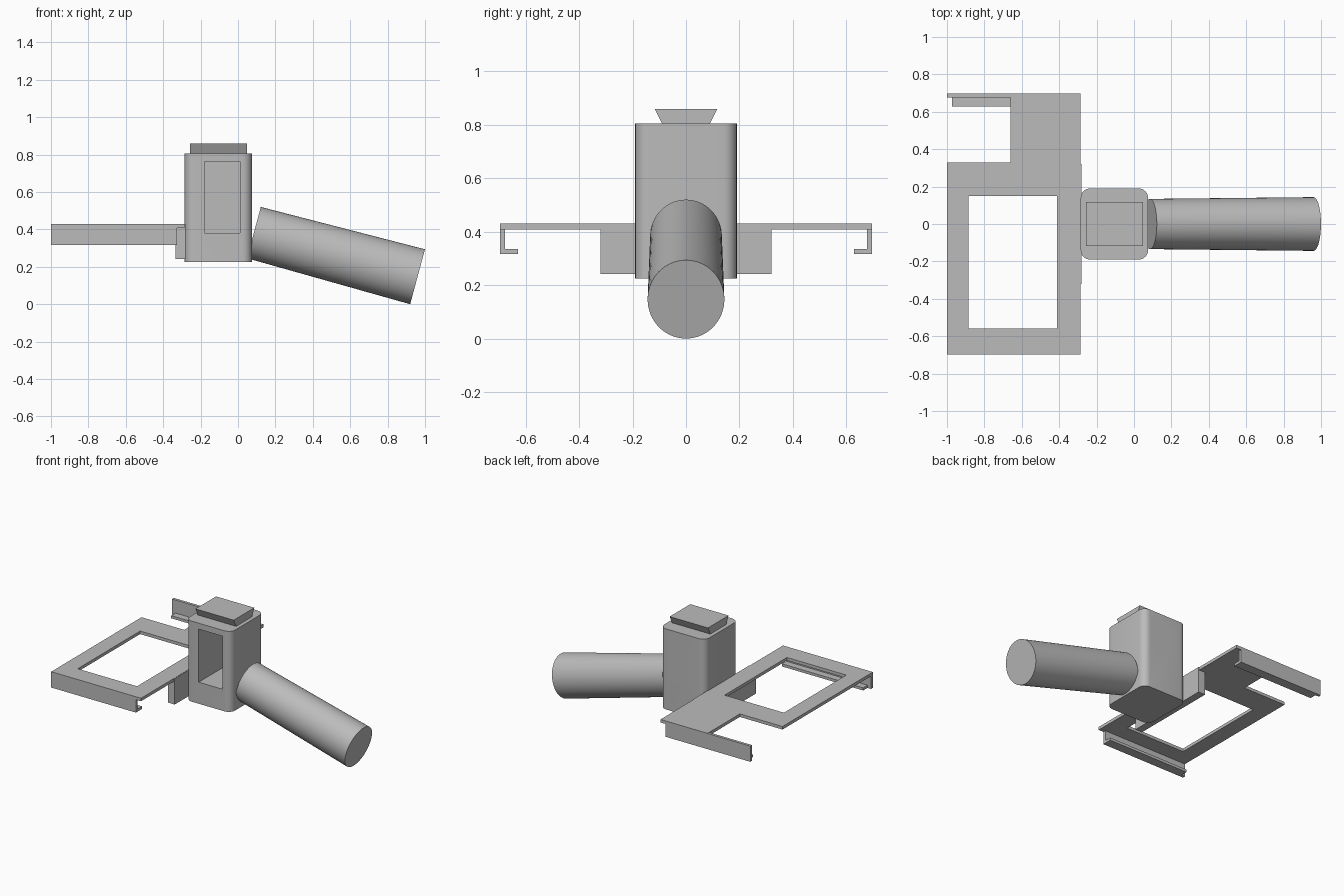
import bpy, bmesh, math
from mathutils import Matrix, Vector

cube = bpy.data.objects.get("Cube")
if cube:
    bpy.data.objects.remove(cube, do_unlink=True)

grey = bpy.data.materials.new("plain grey")
grey.use_nodes = True
colour = (0.5, 0.5, 0.5, 1)
grey.diffuse_color = colour
grey.node_tree.nodes["Principled BSDF"].inputs["Base Color"].default_value = colour


def finish(name, bm):
    bmesh.ops.recalc_face_normals(bm, faces=bm.faces[:])
    mesh = bpy.data.meshes.new(name)
    bm.to_mesh(mesh)
    bm.free()
    mesh.materials.append(grey)
    ob = bpy.data.objects.new(name, mesh)
    bpy.context.collection.objects.link(ob)
    return ob


def activate(ob):
    bpy.ops.object.select_all(action='DESELECT')
    ob.select_set(True)
    bpy.context.view_layer.objects.active = ob


def prism(name, points, start, end):
    """Extrude a closed outline of 3D points from offset start to offset end."""
    bm = bmesh.new()
    face = bm.faces.new([bm.verts.new(Vector(p) + Vector(start)) for p in points])
    new = bmesh.ops.extrude_face_region(bm, geom=[face])["geom"]
    moved = [v for v in new if isinstance(v, bmesh.types.BMVert)]
    bmesh.ops.translate(bm, verts=moved, vec=Vector(end) - Vector(start))
    return finish(name, bm)


def box(name, x, y, z):
    corners = [(x[0], y[0], 0), (x[1], y[0], 0), (x[1], y[1], 0), (x[0], y[1], 0)]
    return prism(name, corners, (0, 0, z[0]), (0, 0, z[1]))


def rod(name, a, b, r1, r2, flatten=1.0):
    """Round bar between two points, optionally narrowed sideways."""
    a, b = Vector(a), Vector(b)
    axis = (b - a).normalized()
    side = Vector((0, 1, 0)) if abs(axis.y) < 0.9 else Vector((1, 0, 0))
    other = side.cross(axis)
    turn = Matrix((other, side, axis)).transposed().to_4x4()
    bm = bmesh.new()
    bmesh.ops.create_cone(bm, cap_ends=True, segments=64, radius1=r1, radius2=r2,
                          depth=(b - a).length)
    squash = Matrix.Diagonal((1, flatten, 1, 1))
    bm.transform(Matrix.Translation((a + b) / 2) @ turn @ squash)
    return finish(name, bm)


def cut(ob, cutter):
    mod = ob.modifiers.new("cut", 'BOOLEAN')
    mod.operation = 'DIFFERENCE'
    mod.solver = 'EXACT'
    mod.object = cutter
    activate(ob)
    bpy.ops.object.modifier_apply(modifier=mod.name)
    bpy.data.objects.remove(cutter, do_unlink=True)


def smooth(ob):
    activate(ob)
    bpy.ops.object.shade_smooth_by_angle(angle=math.radians(30))


# Housing with rounded upright corners
r, outline = 0.05, []
for cx, cy, first in ((0.025, 0.14, 0), (-0.235, 0.14, 90),
                      (-0.235, -0.14, 180), (0.025, -0.14, 270)):
    for i in range(9):
        t = math.radians(first + 90 * i / 8)
        outline.append((cx + r * math.cos(t), cy + r * math.sin(t), 0))
housing = prism("housing", outline, (0, 0, 0.225), (0, 0, 0.805))
cut(housing, box("pocket_cutter", (-0.18, 0.01), (-0.3, 0.14), (0.38, 0.762)))
cut(housing, rod("lens_cutter", (-0.085, 0.1, 0.67), (-0.085, 0.3, 0.67), 0.098, 0.098))
smooth(housing)

# Dovetail mount on top, with a cross pin hole
dovetail = prism("dovetail_mount",
                 [(0, -0.09, 0.805), (0, 0.09, 0.805), (0, 0.117, 0.86), (0, -0.117, 0.86)],
                 (-0.257, 0, 0), (0.048, 0, 0))
cut(dovetail, rod("pin_cutter", (-0.012, -0.3, 0.833), (-0.012, 0.3, 0.833), 0.016, 0.016))
smooth(dovetail)

# Sloping handle with a bore in its end
top, end = Vector((0.085, 0, 0.383)), Vector((0.96, 0, 0.147))
handle = rod("handle", top, end, 0.142, 0.152, 0.945)
along = (end - top).normalized()
bore = end + Vector((0.002, 0, 0.009))
cut(handle, rod("bore_cutter", bore - along * 0.6, bore + along * 0.1, 0.039, 0.039))
smooth(handle)

# Flat holder plate with window and corner notch
plate = prism("holder_plate",
              [(-1, -0.697, 0), (-0.285, -0.697, 0), (-0.285, 0.697, 0),
               (-0.66, 0.697, 0), (-0.66, 0.33, 0), (-1, 0.33, 0)],
              (0, 0, 0.408), (0, 0, 0.43))
cut(plate, box("window_cutter", (-0.885, -0.412), (-0.56, 0.15), (0.3, 0.5)))

# Hooked rails along both edges of the plate
for side, name in ((-1, "front"), (1, "back")):
    def profile(pts):
        return [(0, side * y, z) for y, z in pts]
    prism(name + "_rail_wall",
          profile([(0.677, 0.316), (0.697, 0.316), (0.697, 0.429), (0.677, 0.429)]),
          (-1, 0, 0), (-0.325, 0, 0))
    prism(name + "_rail_lip",
          profile([(0.68, 0.316), (0.628, 0.316), (0.628, 0.335), (0.68, 0.335)]),
          (-0.972, 0, 0), (-0.325, 0, 0))

# Block joining the plate to the housing
box("joining_block", (-0.335, -0.28), (-0.32, 0.32), (0.242, 0.429))
